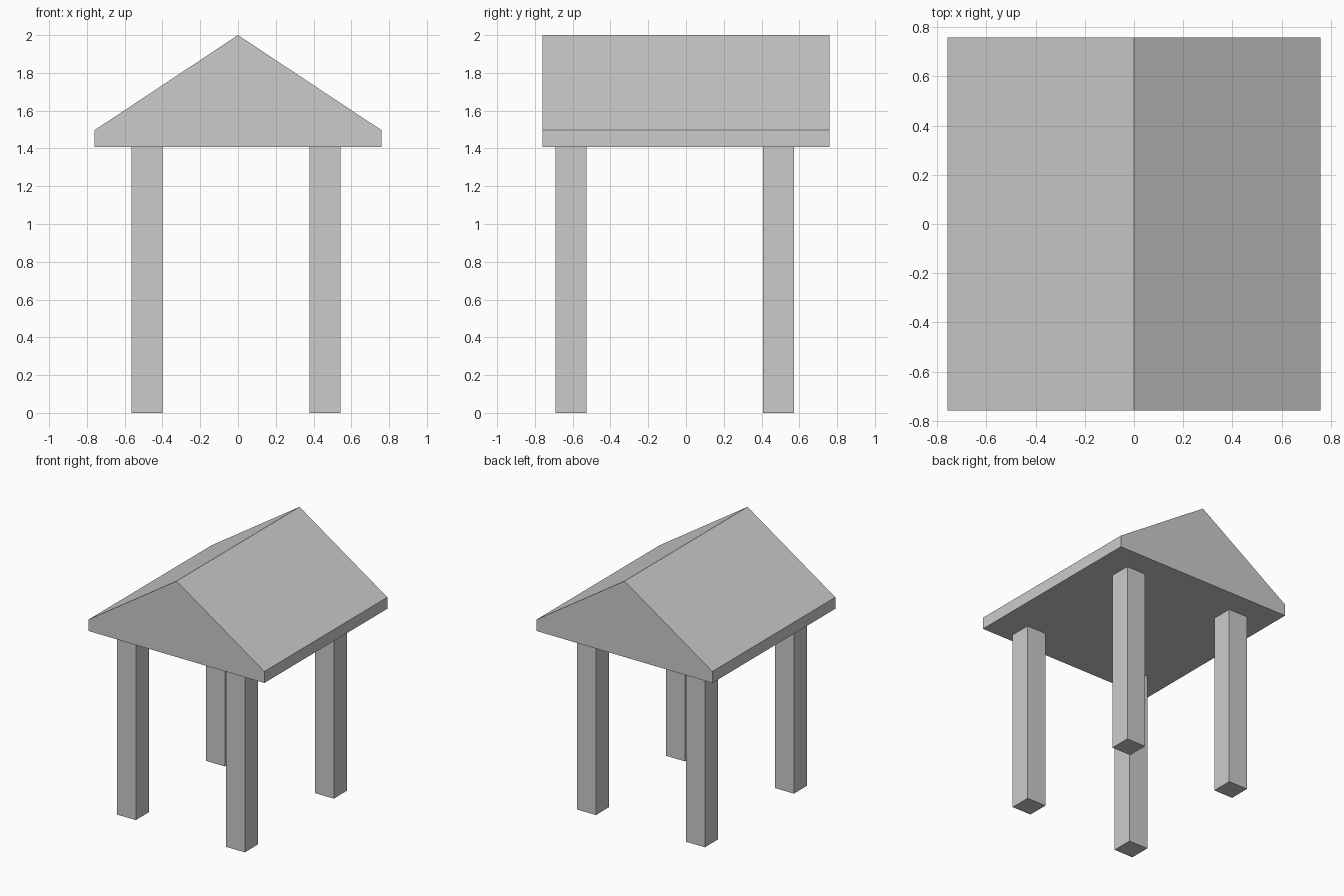
import bpy
import bmesh

if "Cube" in bpy.data.objects:
    bpy.data.objects.remove(bpy.data.objects["Cube"])

HALF = 0.759      # half width and depth of the roof
UNDERSIDE = 1.407


def add_prism(name, profile, direction):
    """Extrude a flat profile along a direction into a closed solid."""
    bm = bmesh.new()
    face = bm.faces.new([bm.verts.new(p) for p in profile])
    result = bmesh.ops.extrude_face_region(bm, geom=[face], use_keep_orig=True)
    moved = [v for v in result["geom"] if isinstance(v, bmesh.types.BMVert)]
    bmesh.ops.translate(bm, verts=moved, vec=direction)
    bmesh.ops.recalc_face_normals(bm, faces=bm.faces)
    mesh = bpy.data.meshes.new(name)
    bm.to_mesh(mesh)
    bm.free()
    obj = bpy.data.objects.new(name, mesh)
    bpy.context.collection.objects.link(obj)


# Solid gable roof with a short vertical eave
gable = [(-HALF, UNDERSIDE), (HALF, UNDERSIDE), (HALF, 1.497), (0, 2.0), (-HALF, 1.497)]
add_prism("roof", [(x, -HALF, z) for x, z in gable], (0, 2 * HALF, 0))

# Four square posts, set slightly off centre under the roof
R = 0.082
for side, x in (("left", -0.482), ("right", 0.46)):
    for end, y in (("front", -0.608), ("back", 0.49)):
        base = [(x - R, y - R, 0), (x + R, y - R, 0), (x + R, y + R, 0), (x - R, y + R, 0)]
        add_prism(f"{end}_{side}_post", base, (0, 0, UNDERSIDE))
